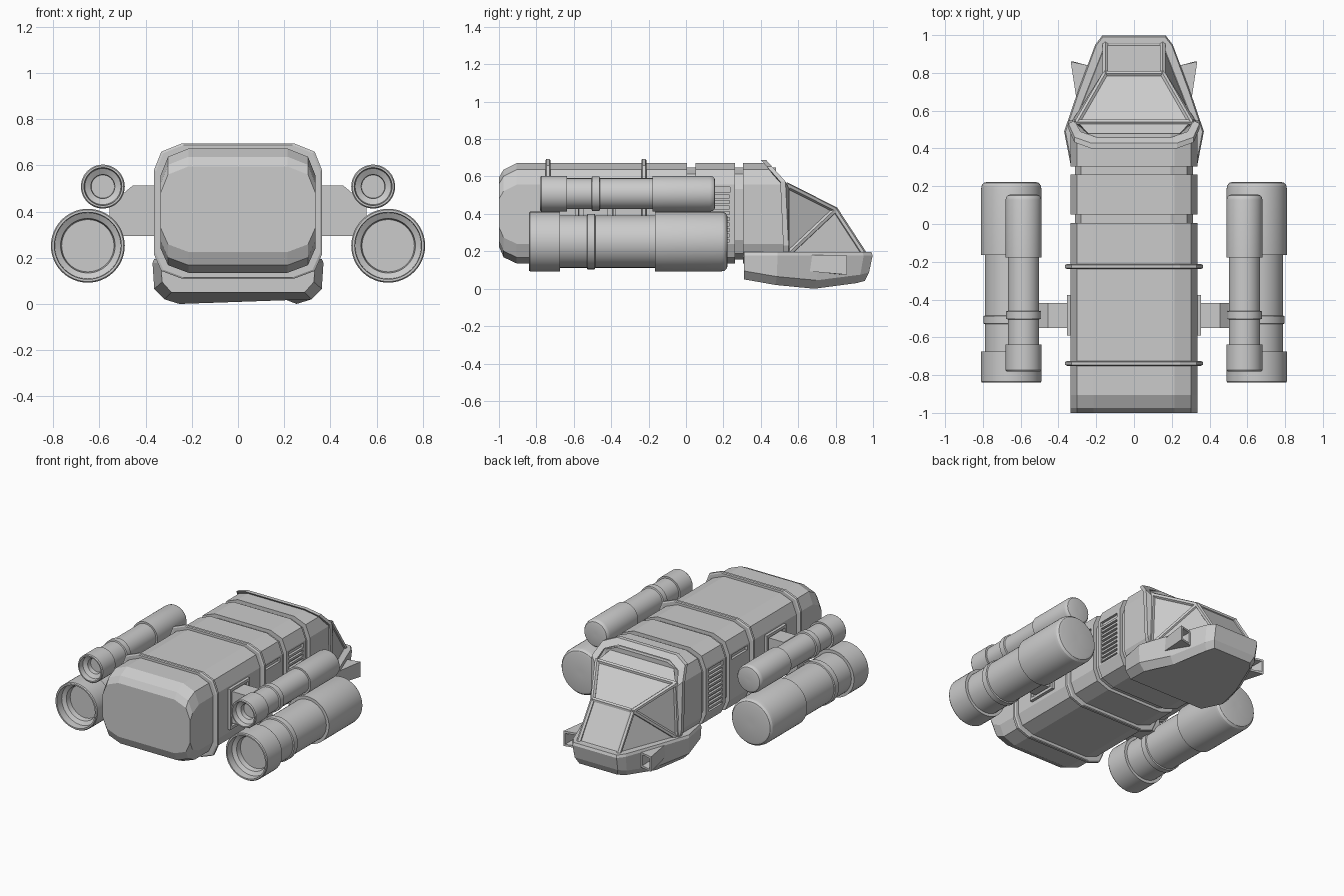
import bpy, bmesh, math
from mathutils import Vector

if "Cube" in bpy.data.objects:
    bpy.data.objects.remove(bpy.data.objects["Cube"])


def finish(name, bm, smooth=True):
    bmesh.ops.recalc_face_normals(bm, faces=bm.faces[:])
    me = bpy.data.meshes.new(name)
    bm.to_mesh(me)
    bm.free()
    ob = bpy.data.objects.new(name, me)
    bpy.context.collection.objects.link(ob)
    if smooth:
        bpy.ops.object.select_all(action='DESELECT')
        ob.select_set(True)
        bpy.context.view_layer.objects.active = ob
        bpy.ops.object.shade_smooth_by_angle(angle=math.radians(28))
    return ob


def loft(name, loops, closed=False, smooth=False):
    """Skin a list of equal-length point loops; cap the ends unless closed."""
    bm = bmesh.new()
    rows = [[bm.verts.new(p) for p in lp] for lp in loops]
    n = len(rows[0])
    pairs = list(zip(rows, rows[1:])) + ([(rows[-1], rows[0])] if closed else [])
    for a, b in pairs:
        for i in range(n):
            bm.faces.new((a[i], a[(i + 1) % n], b[(i + 1) % n], b[i]))
    if not closed:
        bm.faces.new(rows[0])
        bm.faces.new(rows[-1])
    return finish(name, bm, smooth)


def section(hw, zb, zt):
    """Chamfered hull cross-section (x, z)."""
    r = [(hw - .12, zb), (hw - .032, zb + .033), (hw, zb + .105),
         (hw, zt - .115), (hw - .032, zt - .035), (hw - .12, zt)]
    return r + [(-x, z) for x, z in reversed(r)]


def hull(name, rows):
    return loft(name, [[(x, y, z) for x, z in section(hw, zb, zt)] for y, hw, zb, zt in rows])


def add_box(bm, x, y, z):
    m = bmesh.ops.create_cube(bm, size=1)["verts"]
    for v in m:
        v.co = Vector([(a + b) / 2 + c * (b - a) for c, (a, b) in zip(v.co, (x, y, z))])


def side_boxes(name, boxes):
    bm = bmesh.new()
    for x, y, z in boxes:
        add_box(bm, x, y, z)
        add_box(bm, (-x[1], -x[0]), y, z)
    return finish(name, bm, False)


def lathe(name, prof, cx, cz, seg=48):
    loops = []
    for r, y in prof:
        loops.append([(cx + r * math.cos(2 * math.pi * i / seg), y,
                       cz + r * math.sin(2 * math.pi * i / seg)) for i in range(seg)])
    return loft(name, loops, smooth=True)


# Main fuselage: rear tank, core, segments, raised rings
hull("rear_tank", [(-1, .335, .225, .595), (-.975, .335, .168, .637),
                   (-.905, .335, .135, .672), (-.23, .335, .135, .672)])
hull("core", [(-.6, .312, .155, .648), (.48, .312, .155, .648)])
mid = hull("mid_segment", [(-.23, .335, .135, .672), (.005, .335, .135, .672)])
fore = hull("fore_segment", [(.05, .335, .135, .672), (.262, .335, .135, .672)])
for i, y in enumerate((-.738, -.225)):
    hull(f"hull_ring_{i}", [(y - .013, .355, .115, .688), (y - .008, .364, .11, .694),
                            (y + .008, .364, .11, .694), (y + .013, .355, .115, .688)])

# Recessed side slots and louvre openings
cut = side_boxes("slot_cutter", [((.318, .4), (-.19, -.02), (.515, .545)),
                                 ((.318, .4), (.075, .235), (.515, .545)),
                                 ((.318, .4), (.08, .232), (.25, .50))])
cut.hide_render = True
cut.hide_viewport = False
cut.display_type = 'WIRE'
for ob in (mid, fore):
    md = ob.modifiers.new("slots", 'BOOLEAN')
    md.object = cut
    md.operation = 'DIFFERENCE'
    md.solver = 'EXACT'
side_boxes("louvre_slats", [((.314, .334), (.08, .232), (.262 + i * .03, .276 + i * .03))
                            for i in range(8)])


# Cabin shell, front edge leaning back above the brow
def lean(z):
    return .54 - max(0, z - .555) * .9


cab = section(.335, .135, .672)
loft("cabin", [[(x, .305, z) for x, z in cab], [(x, lean(z) - .015, z) for x, z in cab]])
outer, inner = section(.347, .125, .688), section(.315, .155, .655)
loft("cabin_hood", [[(x, lean(z) - .02, z) for x, z in outer],
                    [(x, lean(z) + .008, z) for x, z in outer],
                    [(x, lean(z) + .008, z) for x, z in inner],
                    [(x, lean(z) - .02, z) for x, z in inner]], closed=True)

# Faceted canopy with glazing bars
A, B, C, D, E = ((.215, .45, .65), (.30, .54, .552), (.152, .797, .422),
                 (.152, .955, .18), (.315, .54, .18))


def flip(p):
    return (-p[0], p[1], p[2])


bm = bmesh.new()
R = [bm.verts.new(p) for p in (A, B, C, D, E)]
L = [bm.verts.new(flip(p)) for p in (A, B, C, D, E)]
for i in range(4):
    bm.faces.new((R[i], R[i + 1], L[i + 1], L[i]))
for S in (R, L):
    bm.faces.new((S[1], S[2], S[4]))
    bm.faces.new((S[2], S[3], S[4]))
    bm.faces.new((S[0], S[1], S[4]))
bm.faces.new((R[0], R[4], L[4], L[0]))
finish("canopy_glass", bm, False)

bars = [(C, flip(C)), (B, flip(B)), (D, flip(D))]
for p, q in ((B, C), (C, D), (C, E), (B, E), (E, D)):
    bars += [(p, q), (flip(p), flip(q))]
bm = bmesh.new()
for p, q in bars:
    p, q = Vector(p), Vector(q)
    d = q - p
    r = bmesh.ops.create_cone(bm, cap_ends=True, segments=6, radius1=.016, radius2=.016,
                              depth=d.length + .012)
    rot = d.to_track_quat('Z', 'Y')
    for v in r["verts"]:
        v.co = rot @ v.co + (p + q) / 2
finish("canopy_frame", bm, False)

# Chin hull under the cabin, with bowed keel
plan = [(.335, .31, .05), (.37, .49, .02), (.295, .71, 0), (.205, .95, .03), (.168, .998, .042)]


def chin_loop(sx, sy, zf):
    r = [(x * sx, .31 + (y - .31) * sy, zf(z)) for x, y, z in plan]
    return r + [flip(p) for p in reversed(r)]


loft("chin_hull", [chin_loop(.86, .94, lambda z: z), chin_loop(.98, .972, lambda z: z + .045),
                   chin_loop(1, 1, lambda z: .178), chin_loop(.98, .99, lambda z: .195)])

# Hollow side intakes on the chin
for s, side in ((1, "right"), (-1, "left")):
    def ring(y, x0, x1, z0, z1, skew):
        return [(s * x0, y - skew, z0), (s * x1, y, z0), (s * x1, y, z1), (s * x0, y - skew, z1)]
    loft("intake_" + side, [ring(.63, .20, .30, .095, .180, 0), ring(.86, .245, .335, .075, .178, .02),
                            ring(.86, .257, .322, .089, .164, .02), ring(.76, .262, .308, .10, .155, .02)])

# Paired engines, pylons and mounting plates
big = [(.02, -.74), (.113, -.74), (.118, -.775), (.143, -.79), (.145, -.84), (.155, -.84), (.16, -.833),
       (.16, -.675), (.14, -.675), (.14, -.53), (.148, -.527), (.148, -.488), (.14, -.485),
       (.14, -.165), (.16, -.165), (.16, .185), (.156, .205), (.145, .218), (.13, .222), (.02, .222)]
small = [(.01, -.70), (.05, -.70), (.052, -.73), (.078, -.745), (.082, -.78), (.09, -.78), (.095, -.773),
         (.095, -.637), (.083, -.637), (.083, -.505), (.092, -.502), (.092, -.463), (.083, -.46),
         (.083, -.178), (.095, -.178), (.095, .128), (.092, .142), (.084, .152), (.075, .155), (.01, .155)]
pylon = [(.32, .295), (.545, .295), (.557, .33), (.557, .44), (.50, .475), (.455, .513), (.32, .513)]
for s, side in ((1, "right"), (-1, "left")):
    lathe("main_engine_" + side, big, s * .65, .252)
    lathe("upper_engine_" + side, small, s * .585, .508)
    loft("pylon_" + side, [[(s * x, y, z) for x, z in pylon] for y in (-.55, -.418)])
plate = [(-.59, .265), (-.375, .265), (-.375, .545), (-.59, .545)]
for s, side in ((1, "right"), (-1, "left")):
    loft("pylon_plate_" + side,
         [[(s * x, -.4825 + (y + .4825) * k, .405 + (z - .405) * k) for y, z in plate]
          for x, k in ((.32, 1), (.355, 1), (.355, .86), (.338, .84))])
